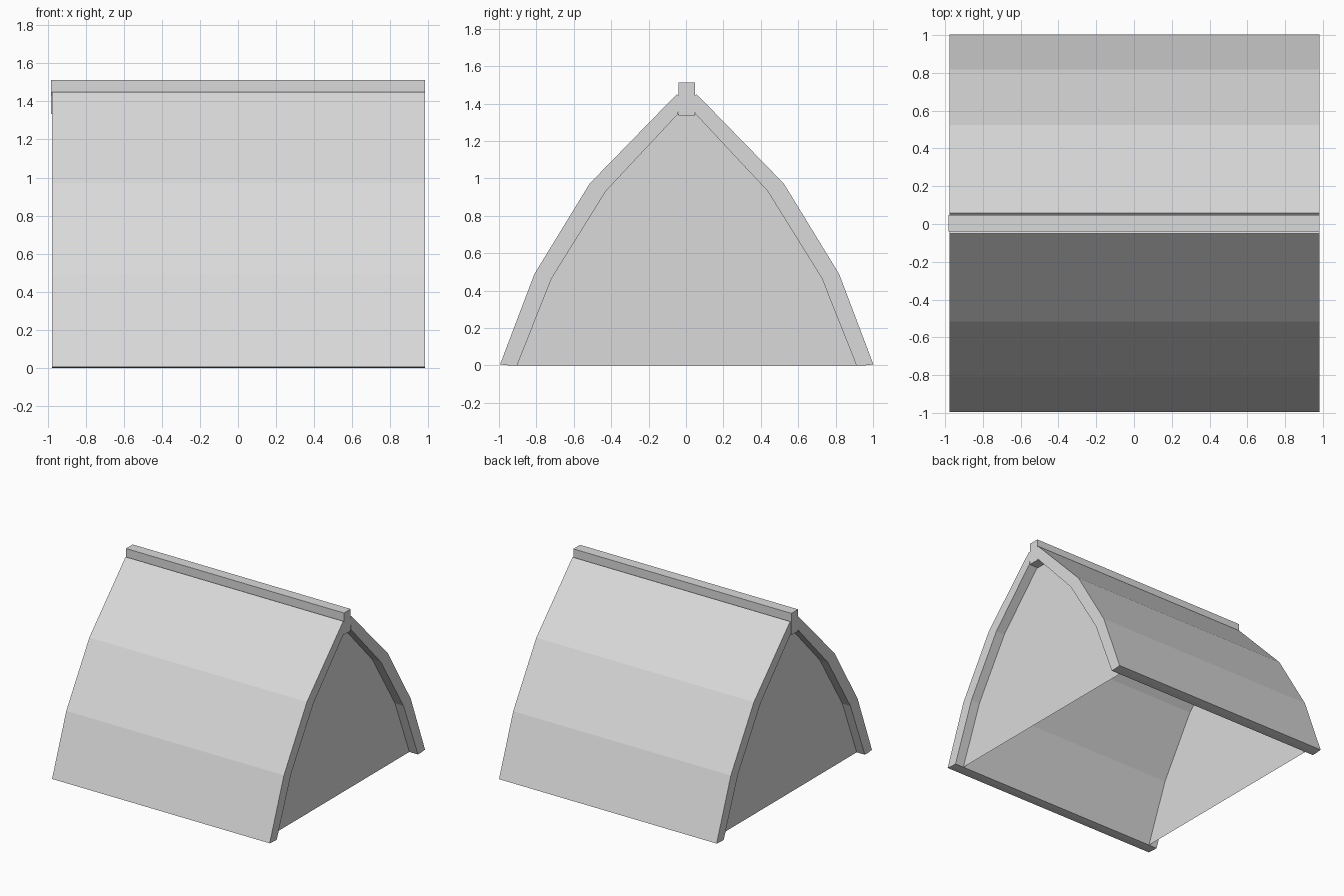
import bpy
import bmesh

# Remove the default cube
cube = bpy.data.objects.get("Cube")
if cube:
    bpy.data.objects.remove(cube, do_unlink=True)

GREY = (0.7, 0.7, 0.7, 1.0)
grey = bpy.data.materials.new("plain grey")
grey.use_nodes = True
grey.diffuse_color = GREY
grey.node_tree.nodes["Principled BSDF"].inputs["Base Color"].default_value = GREY

END_X = 0.981
WALL_X = 0.904
RIDGE_Y = 0.004

# Half cross-section (distance from the ridge, height), foot to ridge
OUTER = [(0.998, 0.005), (0.815, 0.488), (0.519, 0.972), (0.053, 1.45)]
INNER = [(0.907, 0), (0.722, 0.466), (0.432, 0.932), (0.046, 1.345)]


def add_prism(name, profile, x_start, x_end):
    """Place a (y, z) profile at x_start and extrude it to x_end; flat if equal."""
    bm = bmesh.new()
    face = bm.faces.new([bm.verts.new((x_start, RIDGE_Y + y, z)) for y, z in profile])
    if x_end != x_start:
        grown = bmesh.ops.extrude_face_region(bm, geom=[face], use_keep_orig=True)
        verts = [v for v in grown["geom"] if isinstance(v, bmesh.types.BMVert)]
        bmesh.ops.translate(bm, verts=verts, vec=(x_end - x_start, 0, 0))
    bmesh.ops.recalc_face_normals(bm, faces=bm.faces[:])
    mesh = bpy.data.meshes.new(name)
    bm.to_mesh(mesh)
    bm.free()
    mesh.materials.append(grey)
    obj = bpy.data.objects.new(name, mesh)
    bpy.context.collection.objects.link(obj)


# Thick bent roof panels, their upper edges meeting the ridge beam
for name, side in (("front_roof_panel", -1), ("back_roof_panel", 1)):
    outline = OUTER + [(0.04, 1.437)] + INNER[::-1] + [(0.95, 0)]
    profile = [(side * y, z) for y, z in outline]
    add_prism(name, profile, 0.004 - END_X, END_X)

# Ridge beam
beam = [(-0.043, 1.335), (0.043, 1.335), (0.043, 1.513), (-0.043, 1.513)]
add_prism("ridge_beam", beam, -END_X, END_X)

# Thin end walls, set in from the roof edges
wall = [(-y, z) for y, z in INNER] + INNER[::-1]
for name, x in (("left_end_wall", WALL_X), ("right_end_wall", -WALL_X)):
    add_prism(name, wall, x, x)
